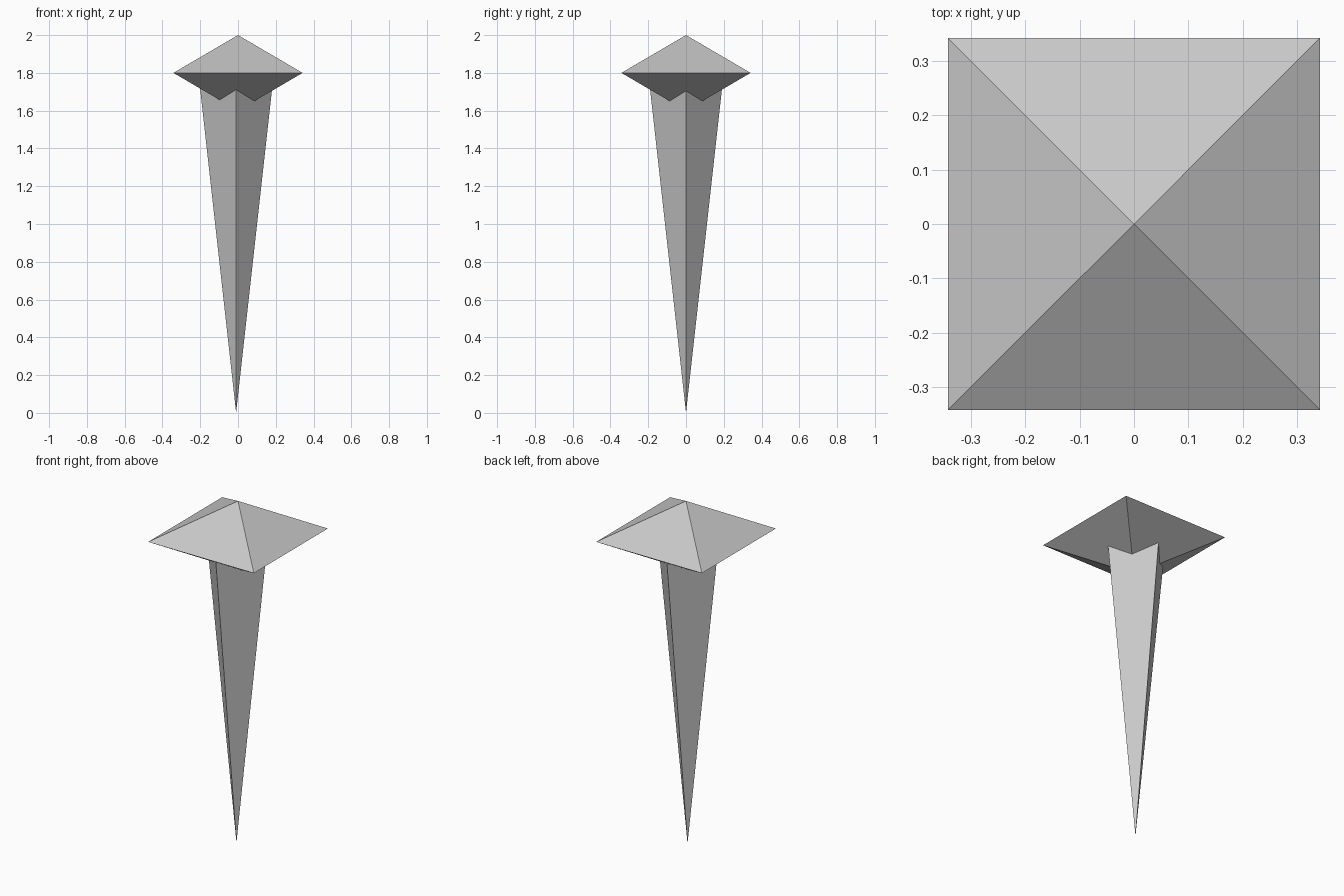
import bpy
import bmesh
import math

default = bpy.data.objects.get("Cube")
if default:
    bpy.data.objects.remove(default, do_unlink=True)

grey = bpy.data.materials.new("light_grey")
grey.use_nodes = True
colour = (0.58, 0.58, 0.58, 1.0)
grey.diffuse_color = colour
grey.node_tree.nodes["Principled BSDF"].inputs["Base Color"].default_value = colour


def square_solid(name, radius, ring_z, tips, turn, offset_x=0.0, cap=False):
    """Square ring joined to one or two tips; turn rotates the ring."""
    bm = bmesh.new()
    ring = []
    for i in range(4):
        a = turn + i * math.pi / 2
        ring.append(bm.verts.new((radius * math.cos(a), radius * math.sin(a), ring_z)))
    for z in tips:
        tip = bm.verts.new((0, 0, z))
        for i in range(4):
            bm.faces.new((ring[i], ring[(i + 1) % 4], tip))
    if cap:
        bm.faces.new(ring)
    bmesh.ops.recalc_face_normals(bm, faces=bm.faces)
    mesh = bpy.data.meshes.new(name)
    bm.to_mesh(mesh)
    bm.free()
    mesh.materials.append(grey)
    obj = bpy.data.objects.new(name, mesh)
    obj.location.x = offset_x
    bpy.context.collection.objects.link(obj)
    return obj


# Head: squat double pyramid with sides square to the axes
square_solid("nail_head", 0.342 * math.sqrt(2), 1.8, (2.0, 1.6), math.pi / 4)

# Shank: long pyramid pointing down, corners on the axes
square_solid("nail_spike", 0.2, 1.8, (0.0,), 0.0, offset_x=-0.01, cap=True)
